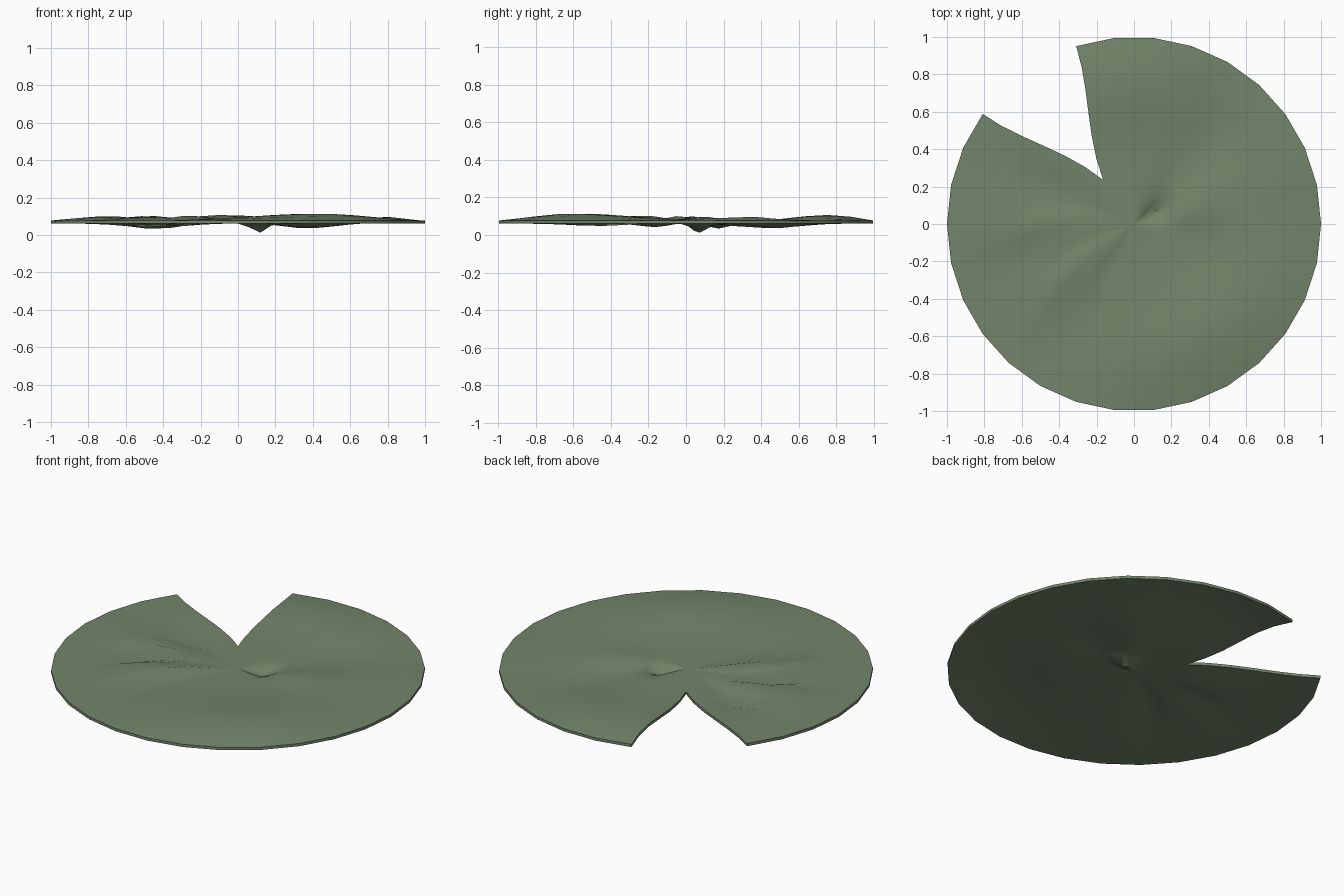
import bpy, bmesh
from math import cos, sin, radians, exp

if "Cube" in bpy.data.objects:
    bpy.data.objects.remove(bpy.data.objects["Cube"])

THICK = 0.016
RIM_Z = 0.077      # top of the flat rim
NOTCH_R = 0.287    # where the cut-out ends
STEPS = 27         # leaf edge facets of 12 degrees
RINGS = [0, 0.07, 0.14, 0.21, NOTCH_R, 0.4, 0.52, 0.64, 0.76, 0.88, 1]

# Radial folds: direction, angular width, height, peak radius, radial spread
FOLDS = [
    (-55, 40, 0.038, 0.70, 0.25),
    (12, 9, 0.030, 0.33, 0.16),
    (48, 13, -0.028, 0.58, 0.26),
    (22, 14, 0.022, 0.85, 0.12),
    (27, 22, -0.055, 0.12, 0.07),
    (95, 22, 0.030, 0.75, 0.22),
    (160, 9, -0.030, 0.45, 0.22),
    (182, 9, 0.034, 0.60, 0.28),
    (197, 8, -0.022, 0.55, 0.25),
    (216, 9, 0.036, 0.45, 0.28),
    (234, 10, -0.016, 0.60, 0.25),
]


def height(r, az):
    z = RIM_Z
    for a, width, amp, peak, spread in FOLDS:
        d = (az - a + 180) % 360 - 180
        z += amp * exp(-(d / width) ** 2) * exp(-((r - peak) / spread) ** 2) \
            * min(1, (1 - r) * 8) * min(1, r * 9)
    return min(0.12, max(THICK, z))


# Leaf surface: a polar grid whose two ends part to form the notch
bm = bmesh.new()
grid = []
for r in RINGS:
    t = max(0, (r - NOTCH_R) / (1 - NOTCH_R))
    opening = 1 - (1 - t) ** 2
    start = 125 + 19 * opening
    end = 485 - 17 * opening
    row = []
    for k in range(STEPS + 1):
        az = start + (end - start) * k / STEPS
        row.append(bm.verts.new((r * cos(radians(az)), r * sin(radians(az)), height(r, az))))
    grid.append(row)
for inner, outer in zip(grid, grid[1:]):
    for k in range(STEPS):
        bm.faces.new((inner[k], outer[k], outer[k + 1], inner[k + 1]))
bmesh.ops.remove_doubles(bm, verts=bm.verts, dist=1e-4)
bmesh.ops.recalc_face_normals(bm, faces=bm.faces)
if sum(f.normal.z for f in bm.faces) < 0:
    bmesh.ops.reverse_faces(bm, faces=bm.faces)

# Underside and thin edge wall: straight downward copy
geo = bmesh.ops.duplicate(bm, geom=bm.verts[:] + bm.edges[:] + bm.faces[:])
low = [g for g in geo["geom"] if isinstance(g, bmesh.types.BMVert)]
bmesh.ops.translate(bm, verts=low, vec=(0, 0, -THICK))
bmesh.ops.reverse_faces(bm, faces=[g for g in geo["geom"] if isinstance(g, bmesh.types.BMFace)])
bmesh.ops.bridge_loops(bm, edges=[e for e in bm.edges if e.is_boundary])
bmesh.ops.recalc_face_normals(bm, faces=bm.faces)

mesh = bpy.data.meshes.new("lily_pad")
bm.to_mesh(mesh)
bm.free()
pad = bpy.data.objects.new("lily_pad", mesh)
bpy.context.collection.objects.link(pad)

green = bpy.data.materials.new("leaf_green")
green.diffuse_color = (0.17, 0.235, 0.145, 1)
green.use_nodes = True
green.node_tree.nodes["Principled BSDF"].inputs["Base Color"].default_value = green.diffuse_color
mesh.materials.append(green)

bpy.context.view_layer.objects.active = pad
pad.select_set(True)
bpy.ops.object.shade_smooth_by_angle(angle=radians(40))
